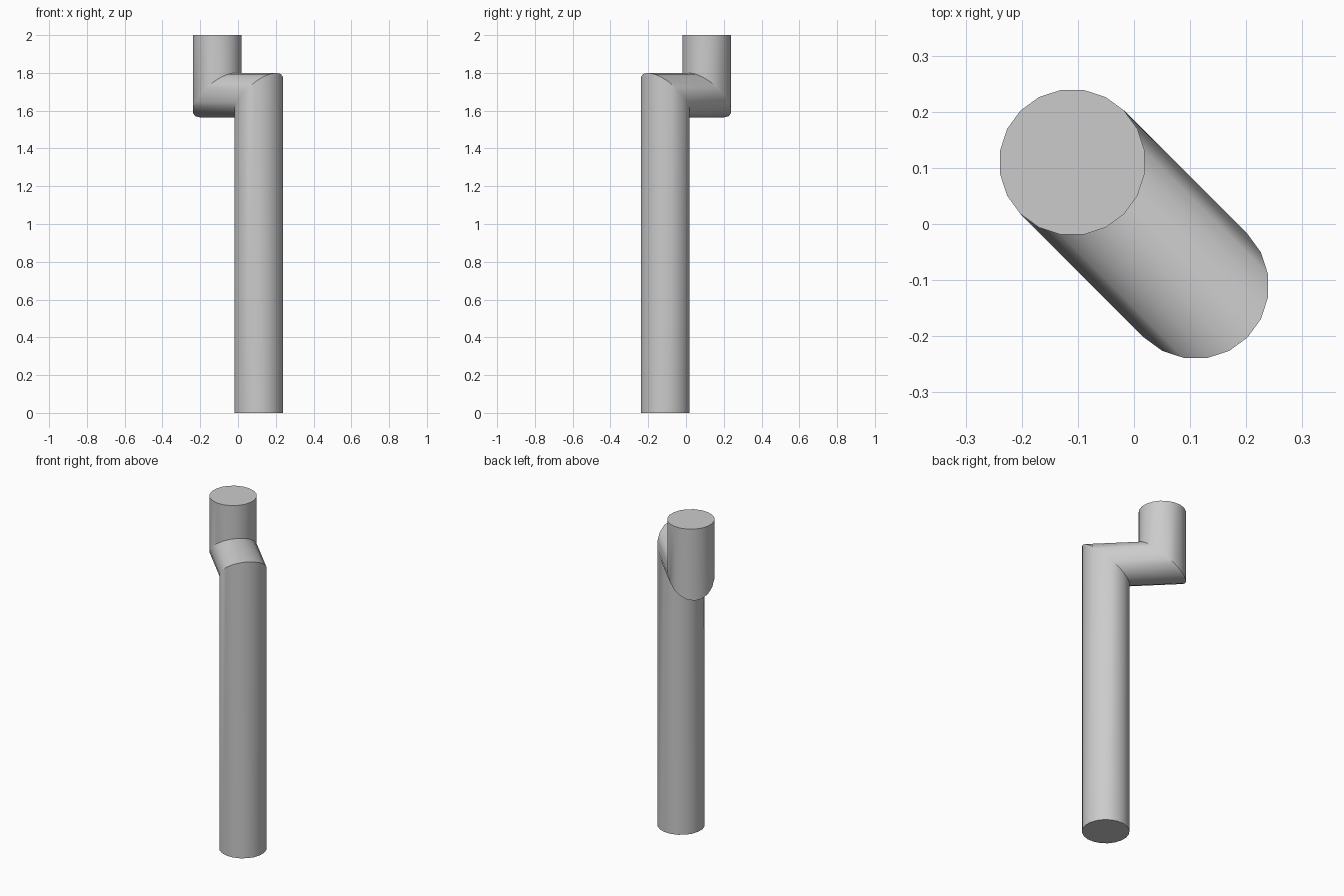
import bpy, bmesh, math

if "Cube" in bpy.data.objects:
    bpy.data.objects.remove(bpy.data.objects["Cube"])

SIDES = 20
R = 0.1305            # pipe radius
C = 0.11              # offset of the two upright axes
MID, HALF = 1.6825, 0.1175   # height and half thickness of the crossing pipe


def ring(bm, cx, cy, z, tilt):
    """Ring of an upright pipe, sheared along the (1, -1) diagonal for the mitre."""
    verts = []
    for i in range(SIDES):
        a = math.radians(9) + 2 * math.pi * i / SIDES
        dx, dy = R * math.cos(a), R * math.sin(a)
        u = (dx - dy) / math.sqrt(2) / R
        verts.append(bm.verts.new((cx + dx, cy + dy, z + tilt * u)))
    return verts


# Z-shaped pipe: long upright, mitred crossing, short upright
bm = bmesh.new()
rings = [
    ring(bm, C, -C, 0, 0),
    ring(bm, C, -C, MID, HALF),
    ring(bm, -C, C, MID, HALF),
    ring(bm, -C, C, 2, 0),
]
for a, b in zip(rings, rings[1:]):
    for i in range(SIDES):
        j = (i + 1) % SIDES
        bm.faces.new((a[i], a[j], b[j], b[i]))

# End caps
bm.faces.new(rings[0][::-1])
bm.faces.new(rings[-1])
bmesh.ops.recalc_face_normals(bm, faces=bm.faces[:])

mesh = bpy.data.meshes.new("offset_pipe")
bm.to_mesh(mesh)
bm.free()
pipe = bpy.data.objects.new("offset_pipe", mesh)
bpy.context.collection.objects.link(pipe)
bpy.context.view_layer.objects.active = pipe
pipe.select_set(True)
bpy.ops.object.shade_smooth_by_angle(angle=math.radians(30))
